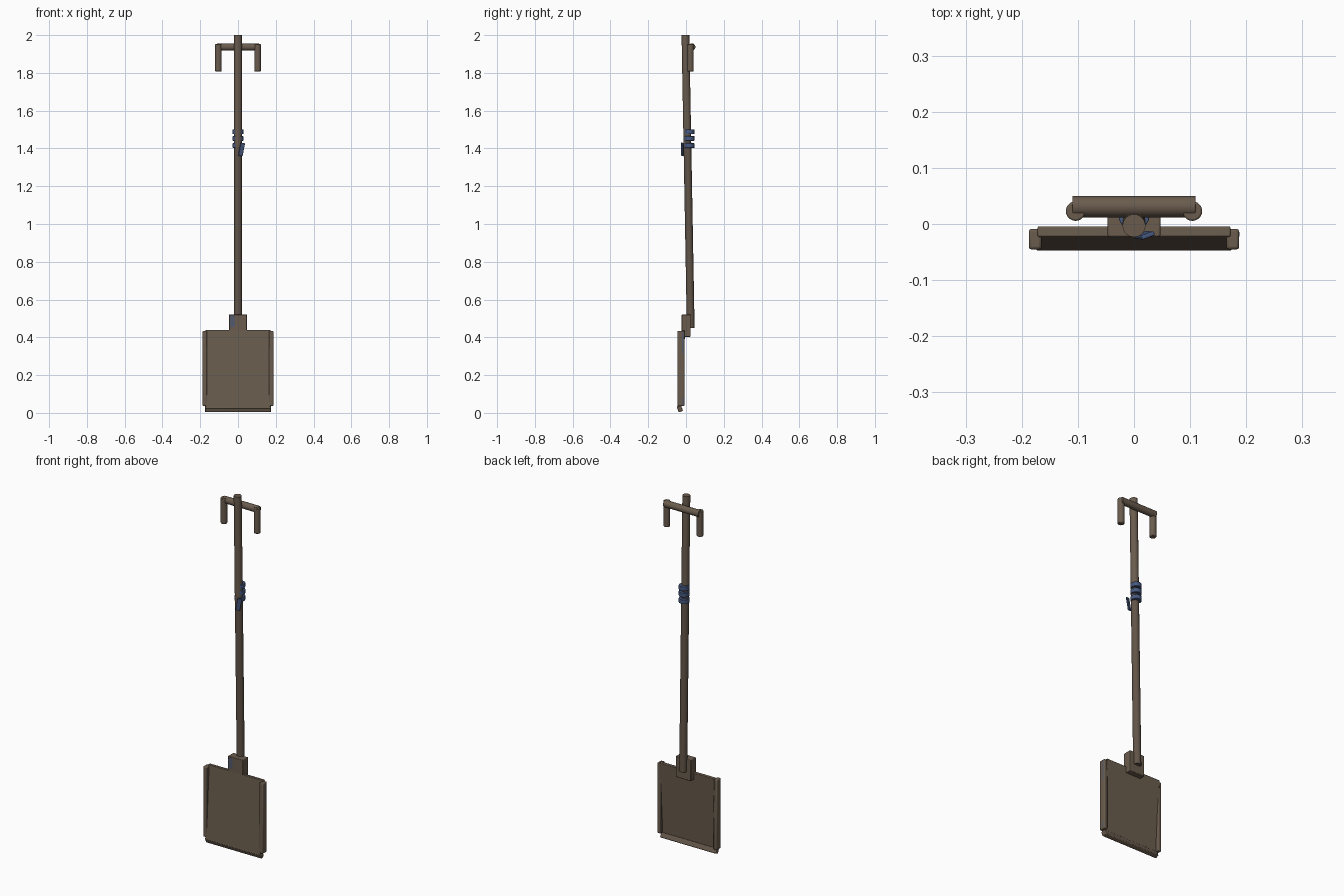
import bpy
import math
from mathutils import Vector

cube = bpy.data.objects.get("Cube")
if cube:
    bpy.data.objects.remove(cube, do_unlink=True)


def material(name, color):
    m = bpy.data.materials.new(name)
    m.use_nodes = True
    m.diffuse_color = color
    m.node_tree.nodes["Principled BSDF"].inputs["Base Color"].default_value = color
    return m


brown = material("weathered brown", (0.145, 0.107, 0.076, 1))
dark_brown = material("worn dark brown", (0.122, 0.09, 0.065, 1))
blue = material("blue cloth", (0.062, 0.1, 0.215, 1))
faded_blue = material("faded blue scuff", (0.085, 0.1, 0.15, 1))


def finish(name, mat, bevel=0.0):
    ob = bpy.context.object
    ob.name = name
    ob.data.materials.append(mat)
    if bevel:
        mod = ob.modifiers.new("Bevel", "BEVEL")
        mod.width = bevel
        mod.segments = 2
    bpy.ops.object.shade_smooth_by_angle(angle=math.radians(35))
    return ob


def box(name, center, size, mat, bevel=0.004, rot=(0, 0, 0)):
    bpy.ops.mesh.primitive_cube_add(size=1, location=center,
                                    rotation=[math.radians(a) for a in rot])
    bpy.context.object.scale = size
    bpy.ops.object.transform_apply(location=False, rotation=False, scale=True)
    return finish(name, mat, bevel)


def rod(name, start, end, radius, mat, bevel=0.002):
    a, b = Vector(start), Vector(end)
    bpy.ops.mesh.primitive_cylinder_add(vertices=20, radius=radius, depth=(b - a).length,
                                        location=(a + b) / 2)
    bpy.context.object.rotation_euler = (b - a).to_track_quat("Z", "Y").to_euler()
    return finish(name, mat, bevel)


# Long leaning shaft, darker below the binding
foot, top = Vector((0, 0.025, 0.45)), Vector((0, -0.003, 2.0))
joint = foot.lerp(top, 0.62)
rod("lower_shaft", foot, joint, 0.0205, dark_brown, 0)
rod("upper_shaft", joint, top, 0.0205, brown, 0)

# Crossbar with two hanging grips
rod("handle_crossbar", (-0.11, 0.031, 1.937), (0.11, 0.031, 1.937), 0.019, brown)
for side, s in (("left", 1), ("right", -1)):
    rod(side + "_grip", (s * 0.104, 0.023, 1.808), (s * 0.104, 0.023, 1.952), 0.0175, brown, 0.003)

# Cloth rings bound around the back of the shaft, with a loose tail
for i, z in enumerate((1.415, 1.453, 1.488)):
    rod(f"cloth_ring_{i + 1}", (0, 0.0165, z - 0.0125), (0, 0.0165, z + 0.0125), 0.028, blue, 0.002)
box("cloth_tail", (0.019, -0.02, 1.395), (0.024, 0.008, 0.07), blue, 0.002, (4, 10, 20))

# Socket joining shaft and blade, scuffed on one front corner
box("socket", (0, 0.001, 0.462), (0.094, 0.048, 0.118), brown, 0.003)
box("socket_scuff", (-0.03, -0.023, 0.485), (0.026, 0.002, 0.06), faded_blue, 0)

# Blade panel leaning back between upright rails
box("blade_panel", (0, -0.0255, 0.23), (0.344, 0.019, 0.42), brown, 0.003, (-3.3, 0, 0))
for side, s in (("left", 1), ("right", -1)):
    box(side + "_rail", (s * 0.176, -0.027, 0.235), (0.023, 0.037, 0.398), brown, 0.005)

# Scuffs on the outer face of the left rail
for name, z, height in (("upper", 0.37, 0.11), ("lower", 0.06, 0.03)):
    box(name + "_rail_scuff", (0.1873, -0.018, z), (0.002, 0.008, height), faded_blue, 0)

# Rolled lip along the bottom edge
box("bottom_lip", (0, -0.032, 0.021), (0.35, 0.024, 0.030), brown, 0.004, (22, 0, 0))
